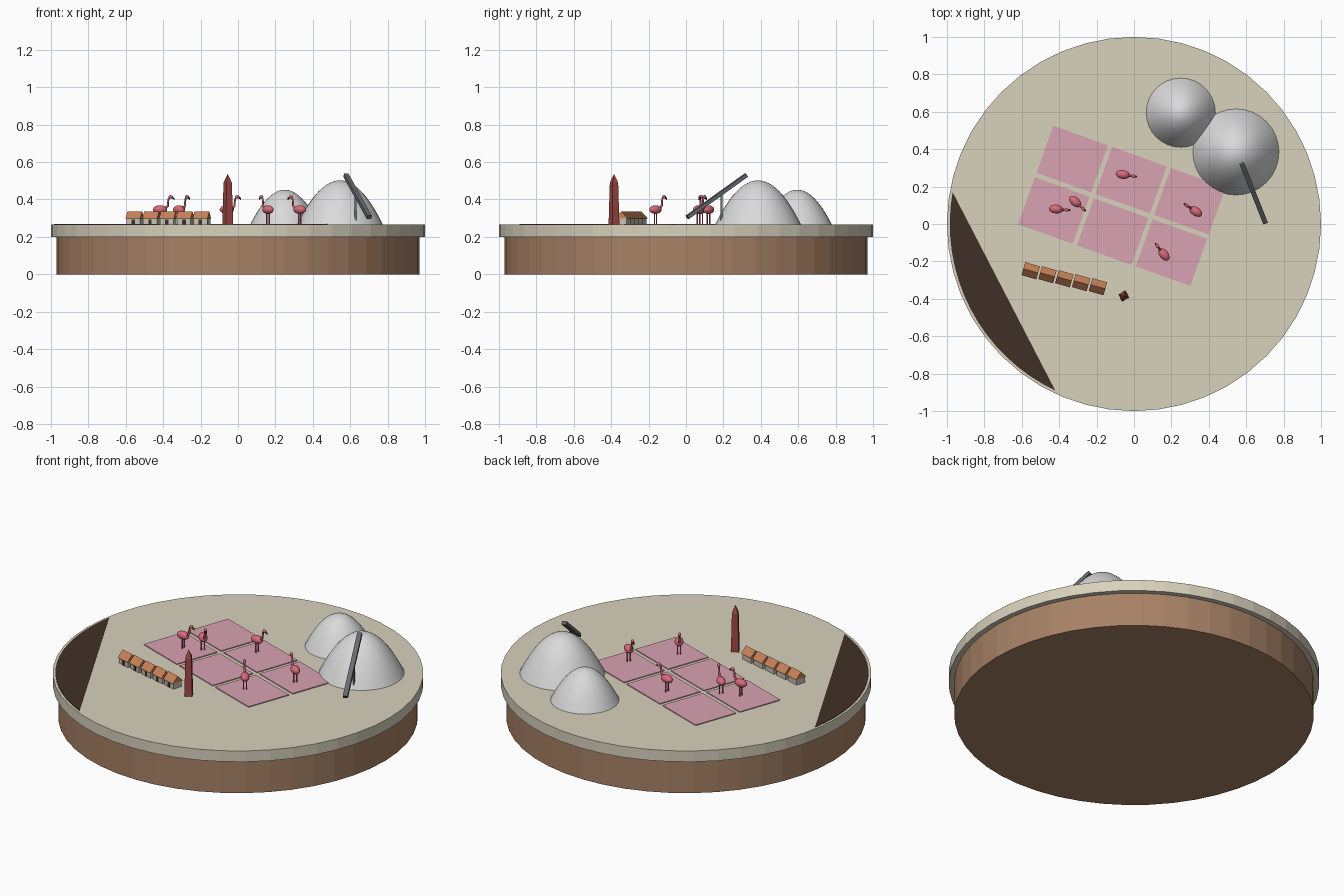
import bpy, bmesh, math
from mathutils import Vector, Matrix

cube = bpy.data.objects.get("Cube")
if cube:
    bpy.data.objects.remove(cube, do_unlink=True)

TOP = 0.265


def material(name, r, g, b):
    lin = [((c / 255 + 0.055) / 1.055) ** 2.4 for c in (r, g, b)] + [1]
    m = bpy.data.materials.new(name)
    m.use_nodes = True
    m.diffuse_color = lin
    m.node_tree.nodes["Principled BSDF"].inputs["Base Color"].default_value = lin
    return m


sand = material("sand", 216, 209, 188)
earth = material("earth brown", 168, 130, 102)
dark = material("dark brown", 64, 48, 38)
pink = material("pan pink", 218, 162, 179)
salt = material("salt white", 218, 218, 218)
steel = material("steel grey", 102, 106, 114)
red = material("brick red", 160, 72, 68)
feather = material("feather pink", 215, 106, 122)
tile = material("roof orange", 200, 130, 88)
plaster = material("plaster grey", 200, 194, 182)


def finish(name, bm, mat, matrix=None, smooth=False):
    """Turn a bmesh into a named object with one colour."""
    bmesh.ops.recalc_face_normals(bm, faces=bm.faces)
    mesh = bpy.data.meshes.new(name)
    bm.to_mesh(mesh)
    bm.free()
    mesh.materials.append(mat)
    for p in mesh.polygons:
        p.use_smooth = smooth
    ob = bpy.data.objects.new(name, mesh)
    bpy.context.collection.objects.link(ob)
    if matrix:
        ob.matrix_world = matrix
    return ob


def place(x, y, z=TOP, degrees=0):
    return Matrix.Translation((x, y, z)) @ Matrix.Rotation(math.radians(degrees), 4, 'Z')


def box(name, centre, size, mat, matrix=None):
    bm = bmesh.new()
    bmesh.ops.create_cube(bm, size=1)
    bmesh.ops.scale(bm, vec=size, verts=bm.verts)
    bmesh.ops.translate(bm, vec=centre, verts=bm.verts)
    return finish(name, bm, mat, matrix)


def prism(name, outline, height, mat, matrix):
    """Extrude a flat outline along local z."""
    bm = bmesh.new()
    face = bm.faces.new([bm.verts.new((x, y, 0)) for x, y in outline])
    new = bmesh.ops.extrude_face_region(bm, geom=[face])["geom"]
    bmesh.ops.translate(bm, vec=(0, 0, height),
                        verts=[v for v in new if isinstance(v, bmesh.types.BMVert)])
    return finish(name, bm, mat, matrix)


def lathe(name, profile, steps, mat, matrix, smooth=False):
    """Spin a radius/height profile around local z."""
    bm = bmesh.new()
    verts = [bm.verts.new((r, 0, z)) for r, z in profile]
    edges = [bm.edges.new(pair) for pair in zip(verts, verts[1:])]
    bmesh.ops.spin(bm, geom=verts + edges, cent=(0, 0, 0), axis=(0, 0, 1),
                   angle=math.tau, steps=steps, use_duplicate=False)
    bmesh.ops.remove_doubles(bm, verts=bm.verts, dist=0.0001)
    return finish(name, bm, mat, matrix, smooth)


def tube(name, points, radii, sides, mat, matrix):
    """Tapered tube through points lying in the local xz plane."""
    bm = bmesh.new()
    rings = []
    for i, p in enumerate(points):
        p = Vector(p)
        along = Vector(points[min(i + 1, len(points) - 1)]) - Vector(points[max(i - 1, 0)])
        side = Vector((0, 1, 0))
        up = along.normalized().cross(side)
        angles = [math.tau * k / sides for k in range(sides)]
        rings.append([bm.verts.new(p + radii[i] * (side * math.cos(a) + up * math.sin(a)))
                      for a in angles])
    for a, b in zip(rings, rings[1:]):
        for k in range(sides):
            n = (k + 1) % sides
            bm.faces.new((a[k], a[n], b[n], b[k]))
    bm.faces.new(rings[0])
    bm.faces.new(rings[-1])
    return finish(name, bm, mat, matrix, True)


def ellipsoid(name, centre, size, mat, matrix):
    bm = bmesh.new()
    bmesh.ops.create_uvsphere(bm, u_segments=14, v_segments=9, radius=1)
    bmesh.ops.scale(bm, vec=size, verts=bm.verts)
    bmesh.ops.translate(bm, vec=centre, verts=bm.verts)
    return finish(name, bm, mat, matrix, True)


# Round base and ground slab
lathe("base", [(0, 0), (0.97, 0), (0.97, 0.2), (0, 0.2)], 48, earth, place(0, 0, 0))
lathe("ground_slab", [(0, 0.2), (1, 0.2), (1, TOP), (0, TOP)], 48, sand, place(0, 0, 0))

# Dark segment beside the rim
arc = [math.radians(170 + 74.7 * i / 16) for i in range(17)]
prism("dark_segment", [(0.985 * math.cos(a), 0.985 * math.sin(a)) for a in arc],
      0.003, dark, place(0, 0))

# Salt pans, three by two
pans = place(-0.065, 0.097, TOP, -19.7)
for col in (-1, 0, 1):
    for row in (-0.5, 0.5):
        box("salt_pan", (col * 0.334, row * 0.292, 0.0025), (0.31, 0.267, 0.005), pink, pans)

# Salt heaps
for name, x, y, radius, height in (("small_salt_heap", 0.25, 0.595, 0.185, 0.187),
                                   ("large_salt_heap", 0.545, 0.385, 0.23, 0.237)):
    curve = [(radius * i / 12, height * (1 - (i / 12) ** 2)) for i in range(13)]
    lathe(name, curve, 32, salt, place(x, y), True)

# Conveyor with its post
low, high = Vector((0.702, 0.007, 0.305)), Vector((0.577, 0.322, 0.53))
run = high - low
across = run.cross(Vector((0, 0, 1))).normalized()
ahead = run.normalized()
frame = Matrix((across, ahead, across.cross(ahead))).transposed().to_4x4()
frame.translation = (low + high) / 2
box("conveyor_belt", (0, 0, 0), (0.026, run.length, 0.02), steel, frame)
box("conveyor_post", (0.628, 0.19, 0.345), (0.01, 0.01, 0.16), steel)

# Tapered tower with a pointed cap
half = math.sqrt(2)
lathe("tower", [(0, 0), (0.0215 * half, 0), (0.0165 * half, 0.225), (0, 0.272)],
      4, red, place(-0.055, -0.385, TOP, 73))

# Row of cottages
for i in range(5):
    spot = place(-0.552 + 0.0898 * i, -0.25 - 0.0213 * i, TOP, -16)
    box("cottage_walls", (0, 0, 0.019), (0.076, 0.058, 0.038), plaster, spot)
    gable = [(-0.036, 0.034), (0.036, 0.034), (0, 0.071)]
    turn = Matrix(((0, 0, 1, -0.041), (1, 0, 0, 0), (0, 1, 0, 0), (0, 0, 0, 1)))
    prism("cottage_roof", gable, 0.082, tile, spot @ turn)
    box("cottage_door", (0, -0.029, 0.0135), (0.018, 0.004, 0.027), dark, spot)

# Wading birds: position, then where the head points
for x, y, hx, hy in ((-0.06, 0.265, 12, -2), (-0.417, 0.08, 13, -1), (-0.315, 0.12, 9, -8),
                     (0.33, 0.067, -9, 6), (0.16, -0.163, -7, 9)):
    spot = place(x, y, TOP, math.degrees(math.atan2(hy, hx)))
    ellipsoid("bird_body", (0, 0, 0.081), (0.039, 0.024, 0.023), feather, spot)
    tube("bird_neck", [(0.026, 0, 0.085), (0.042, 0, 0.102), (0.043, 0, 0.12),
                       (0.046, 0, 0.138), (0.055, 0, 0.15)],
         [0.008, 0.006, 0.005, 0.005, 0.005], 8, feather, spot)
    ellipsoid("bird_head", (0.057, 0, 0.149), (0.012, 0.009, 0.009), feather, spot)
    tube("bird_beak", [(0.063, 0, 0.147), (0.073, 0, 0.141), (0.077, 0, 0.132)],
         [0.006, 0.005, 0.001], 6, dark, spot)
    for side in (-1, 1):
        box("bird_leg", (0, side * 0.009, 0.034), (0.005, 0.005, 0.068), feather, spot)
